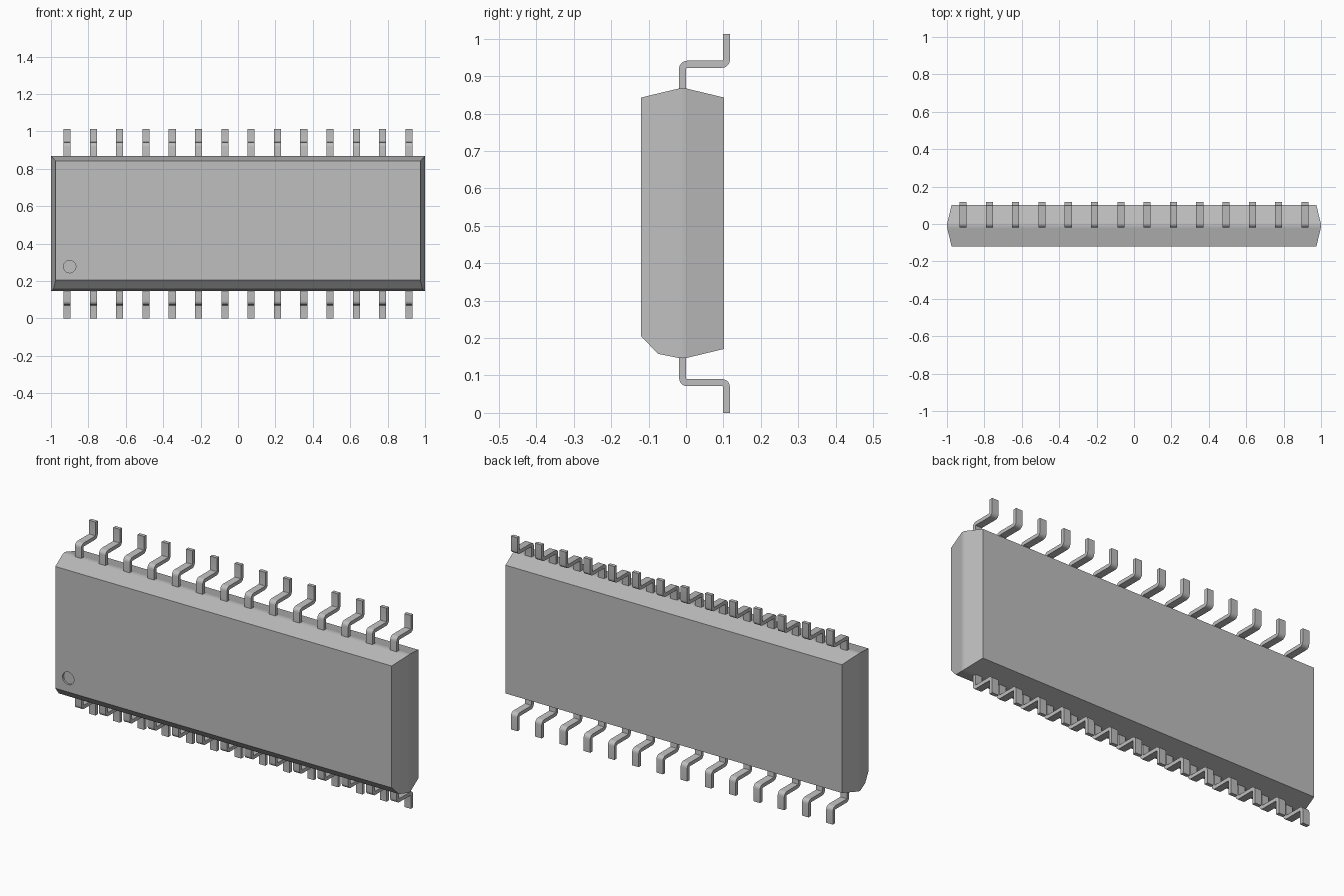
import bpy, bmesh, math
from mathutils import Vector

cube = bpy.data.objects.get("Cube")
if cube:
    bpy.data.objects.remove(cube, do_unlink=True)

grey = bpy.data.materials.new("plain grey")
GREY = (0.52, 0.52, 0.52, 1)
grey.use_nodes = True
grey.diffuse_color = GREY
grey.node_tree.nodes["Principled BSDF"].inputs["Base Color"].default_value = GREY

HEIGHT = 1.013
LEADS = 14
PITCH = 0.1406
LEAD_WIDTH = 0.038
LEAD_THICK = 0.019


def finish(bm, name):
    bmesh.ops.recalc_face_normals(bm, faces=bm.faces[:])
    mesh = bpy.data.meshes.new(name)
    bm.to_mesh(mesh)
    bm.free()
    mesh.materials.append(grey)
    obj = bpy.data.objects.new(name, mesh)
    bpy.context.collection.objects.link(obj)
    return obj


def loft(name, rings):
    """Skin four-cornered rings into a closed solid."""
    bm = bmesh.new()
    loops = [[bm.verts.new(p) for p in ring] for ring in rings]
    for a, b in zip(loops, loops[1:]):
        for i in range(4):
            j = (i + 1) % 4
            bm.faces.new((a[i], a[j], b[j], b[i]))
    bm.faces.new(loops[0])
    bm.faces.new(loops[-1])
    return finish(bm, name)


# Package body: rectangles (depth, half width, bottom, top) from front to back
sections = [(-0.12, 0.975, 0.205, 0.843),
            (-0.075, 0.986, 0.158, 0.854),
            (-0.02, 0.999, 0.147, 0.867),
            (-0.009, 1.0, 0.146, 0.868),
            (0.002, 0.999, 0.147, 0.867),
            (0.102, 0.975, 0.171, 0.843)]
body = loft("package_body", [[(-w, y, lo), (w, y, lo), (w, y, hi), (-w, y, hi)]
                             for y, w, lo, hi in sections])

# Round index recess in the front face
bpy.ops.mesh.primitive_cylinder_add(vertices=32, radius=0.033, depth=0.02,
                                    location=(-0.9, -0.12, 0.277),
                                    rotation=(math.pi / 2, 0, 0))
cutter = bpy.context.object
cutter.name = "recess_cutter"
cutter.hide_render = True
cut = body.modifiers.new("index recess", 'BOOLEAN')
cut.operation = 'DIFFERENCE'
cut.solver = 'EXACT'
cut.object = cutter
bpy.context.view_layer.objects.active = body
bpy.ops.object.modifier_apply(modifier=cut.name)
bpy.data.objects.remove(cutter, do_unlink=True)


def lead_path(radius=0.012, steps=5):
    """Centre points and side normals of the bent lead, in depth and height."""
    corners = [Vector(p) for p in ((-0.009, 0.85), (-0.009, 0.932),
                                   (0.108, 0.932), (0.108, HEIGHT))]
    path = []
    for i, p in enumerate(corners):
        if i in (0, 3):
            path.append((p, Vector((-1, 0))))
            continue
        d0 = (p - corners[i - 1]).normalized()
        d1 = (corners[i + 1] - p).normalized()
        centre = p + (d1 - d0) * radius
        for k in range(steps + 1):
            t = k / steps * math.pi / 2
            spoke = d0 * math.sin(t) - d1 * math.cos(t)
            direction = d0 * math.cos(t) + d1 * math.sin(t)
            normal = Vector((-direction.y, direction.x))
            path.append((centre + spoke * radius, normal))
    return path


PATH = lead_path()


def lead(name, x, flip):
    rings = []
    for p, n in PATH:
        a, b = p + n * LEAD_THICK / 2, p - n * LEAD_THICK / 2
        ring = []
        for q, side in ((a, -1), (a, 1), (b, 1), (b, -1)):
            z = HEIGHT - q.y if flip else q.y
            ring.append((x + side * LEAD_WIDTH / 2, q.x, z))
        rings.append(ring)
    obj = loft(name, rings)
    bpy.ops.object.select_all(action='DESELECT')
    obj.select_set(True)
    bpy.context.view_layer.objects.active = obj
    bpy.ops.object.shade_smooth_by_angle(angle=math.radians(30))


# Two rows of bent leads
for i in range(LEADS):
    x = (i - (LEADS - 1) / 2) * PITCH
    lead(f"upper_lead_{i + 1}", x, False)
    lead(f"lower_lead_{i + 1}", x, True)
